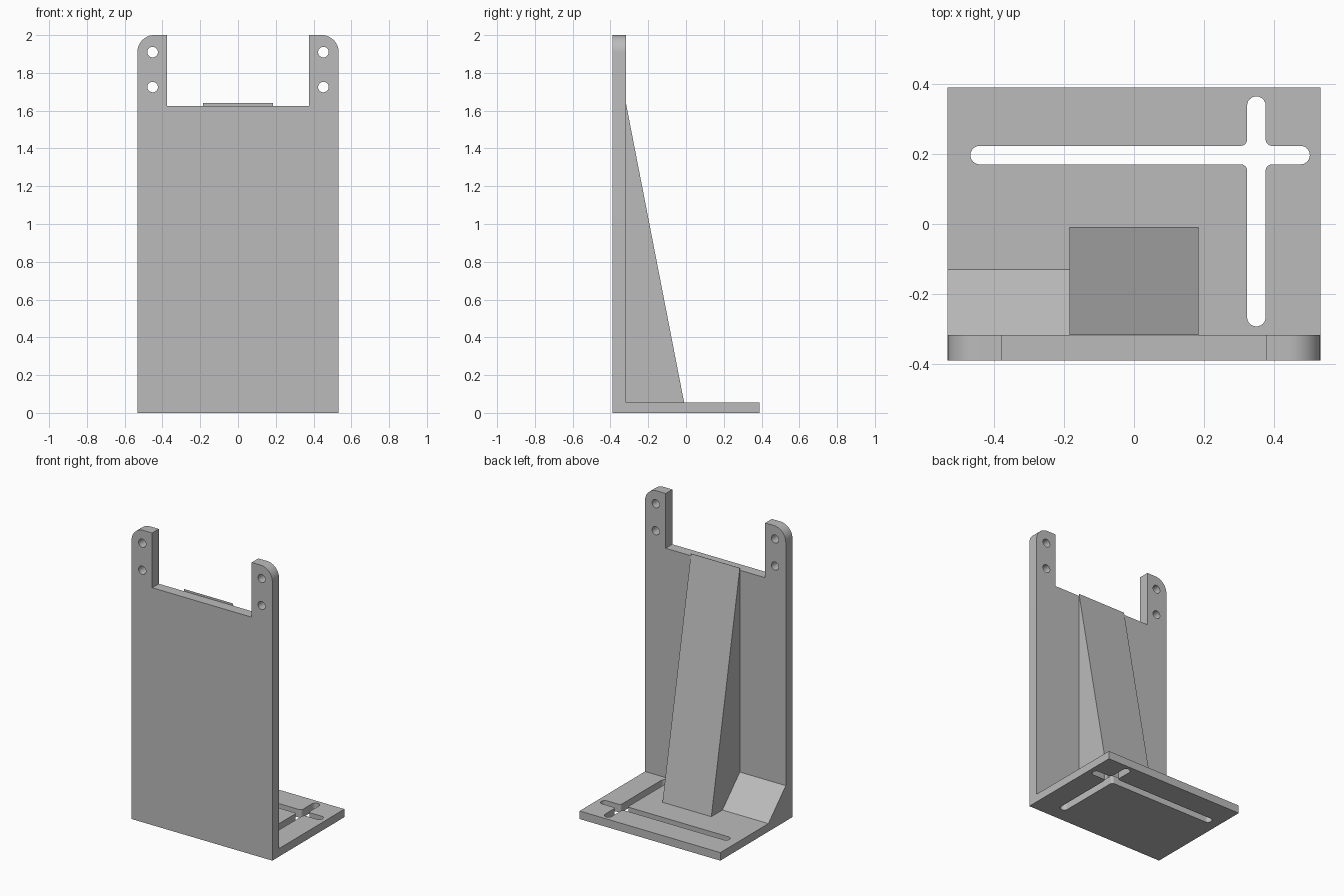
import bpy
from math import cos, sin, pi, radians
from mathutils import Matrix, Vector

cube = bpy.data.objects.get("Cube")
if cube:
    bpy.data.objects.remove(cube)

HALF_X, HALF_Y, HEIGHT = 0.533, 0.39, 2.0
PLATE, BASE = 0.072, 0.055           # wall and floor thickness
WALL_Y = PLATE - HALF_Y              # rear face of the wall
RIB_X = 0.185

grey = bpy.data.materials.new("plain grey")
grey.use_nodes = True
colour = (0.5, 0.5, 0.5, 1)
grey.diffuse_color = colour
grey.node_tree.nodes["Principled BSDF"].inputs["Base Color"].default_value = colour


def arc(cx, cy, r, start, end, steps=12):
    angles = [radians(start + (end - start) * i / steps) for i in range(steps + 1)]
    return [(cx + r * cos(a), cy + r * sin(a)) for a in angles]


def extruded(name, loops, depth, matrix):
    """Solid from a flat outline (first loop) with holes (other loops), local z 0..depth."""
    curve = bpy.data.curves.new(name + " outline", "CURVE")
    curve.dimensions = "2D"
    curve.fill_mode = "BOTH"
    curve.extrude = depth / 2
    for loop in loops:
        spline = curve.splines.new("POLY")
        spline.points.add(len(loop) - 1)
        for point, (x, y) in zip(spline.points, loop):
            point.co = (x, y, 0, 1)
        spline.use_cyclic_u = True
    helper = bpy.data.objects.new(name + " helper", curve)
    bpy.context.collection.objects.link(helper)
    graph = bpy.context.evaluated_depsgraph_get()
    mesh = bpy.data.meshes.new_from_object(helper.evaluated_get(graph))
    bpy.data.objects.remove(helper)
    bpy.data.curves.remove(curve)
    mesh.transform(matrix @ Matrix.Translation((0, 0, depth / 2)))
    mesh.name = name
    mesh.materials.clear()
    mesh.materials.append(grey)
    obj = bpy.data.objects.new(name, mesh)
    bpy.context.collection.objects.link(obj)
    bpy.ops.object.select_all(action="DESELECT")
    obj.select_set(True)
    bpy.context.view_layer.objects.active = obj
    bpy.ops.object.shade_smooth_by_angle(angle=radians(30))
    return obj


def frame(x_axis, y_axis, origin):
    """Matrix placing a flat outline on the given axes."""
    x_axis, y_axis = Vector(x_axis), Vector(y_axis)
    m = Matrix((x_axis, y_axis, x_axis.cross(y_axis))).transposed().to_4x4()
    return Matrix.Translation(origin) @ m


# Upright wall with two rounded ears, each with two holes
r, ear_x, notch_z = 0.09, 0.377, 1.625
right_half = [(HALF_X, 0)] + arc(HALF_X - r, HEIGHT - r, r, 0, 90)
right_half += [(ear_x, HEIGHT), (ear_x, notch_z)]
outline = right_half + [(-x, z) for x, z in reversed(right_half)]
holes = [arc(side * 0.452, z, 0.028, 0, 345, 23)
         for side in (-1, 1) for z in (1.725, 1.91)]
extruded("upright_wall", [outline] + holes, PLATE,
         frame((1, 0, 0), (0, 0, 1), (0, WALL_Y, 0)))

# Floor plate with a cross-shaped slot: arms run +x, +y, -x, -y
cx, cy, w, fillet = 0.35, 0.197, 0.0265, 0.018
slot = []
for k, length in enumerate((0.153, 0.168, 0.818, 0.49)):
    local = arc(length - w, 0, w, -90, 90)
    local += arc(w + fillet, w + fillet, fillet, -90, -180, 6)
    c, s = round(cos(k * pi / 2)), round(sin(k * pi / 2))
    slot += [(cx + u * c - v * s, cy + u * s + v * c) for u, v in local]
floor = [(-HALF_X, WALL_Y), (HALF_X, WALL_Y), (HALF_X, HALF_Y), (-HALF_X, HALF_Y)]
extruded("floor_plate", [floor, slot], BASE, Matrix.Identity(4))

# Tall sloping rib and small corner wedge, as side profiles extruded along x
for name, x0, x1, back, top in (("support_rib", -RIB_X, RIB_X, -0.01, 1.64),
                                ("corner_wedge", -HALF_X, -RIB_X, -0.13, 0.243)):
    profile = [(WALL_Y, BASE), (back, BASE), (WALL_Y, top)]
    extruded(name, [profile], x1 - x0, frame((0, 1, 0), (0, 0, 1), (x0, 0, 0)))
